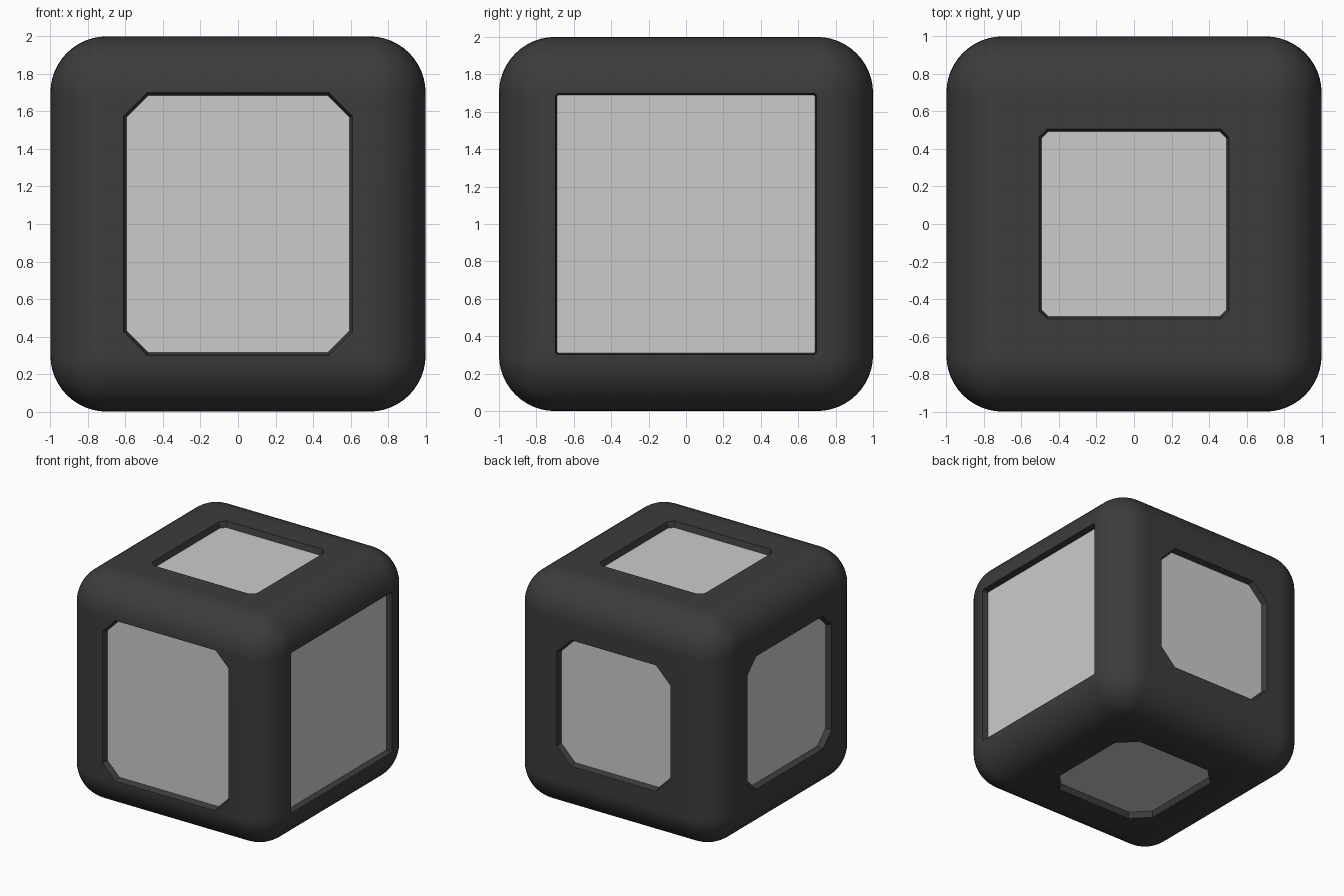
import bpy, bmesh
from math import radians, sqrt
from mathutils import Matrix, Vector

if "Cube" in bpy.data.objects:
    bpy.data.objects.remove(bpy.data.objects["Cube"])

DEPTH = 0.05

dark = bpy.data.materials.new("dark_shell")
dark.diffuse_color = (0.045, 0.045, 0.045, 1)
dark.use_nodes = True
dark.node_tree.nodes["Principled BSDF"].inputs["Base Color"].default_value = dark.diffuse_color


def make_object(name, bm):
    mesh = bpy.data.meshes.new(name)
    bmesh.ops.recalc_face_normals(bm, faces=bm.faces)
    bm.to_mesh(mesh)
    bm.free()
    obj = bpy.data.objects.new(name, mesh)
    bpy.context.collection.objects.link(obj)
    return obj


def ring(bm, mat, w, h, c, inset, z):
    """Rectangle with clipped corners, inset evenly, at local height z."""
    w, h, c = w - inset, h - inset, c - inset * (2 - sqrt(2))
    pts = [(w, c - h), (w, h - c), (w - c, h), (c - w, h),
           (-w, h - c), (-w, c - h), (c - w, -h), (w - c, -h)]
    return [bm.verts.new(mat @ Vector((x, y, z))) for x, y in pts]


# Rounded cube shell
bm = bmesh.new()
bmesh.ops.create_cube(bm, size=2, matrix=Matrix.Translation((0, 0, 1)))
bmesh.ops.bevel(bm, geom=bm.edges[:], offset=0.3, segments=12, profile=0.5,
                affect='EDGES')
shell = make_object("shell", bm)
shell.data.materials.append(dark)

# Panels: name, tilt about x, turn about z, half width, half height, corner clip, wall taper
panels = [
    ("front", 90, 0, 0.61, 0.70, 0.125, 0.016),
    ("right", 90, 90, 0.699, 0.699, 0.012, 0.010),
    ("back", 90, 180, 0.55, 0.55, 0.14, 0.014),
    ("left", 90, 270, 0.58, 0.58, 0.12, 0.014),
    ("top", 0, 0, 0.507, 0.507, 0.045, 0.013),
    ("bottom", 180, 0, 0.50, 0.50, 0.14, 0.013),
]

cut = bmesh.new()
plates = []
for name, tilt, turn, w, h, c, taper in panels:
    mat = (Matrix.Translation((0, 0, 1)) @ Matrix.Rotation(radians(turn), 4, 'Z')
           @ Matrix.Rotation(radians(tilt), 4, 'X'))
    # Tapered recess cutter
    floor = ring(cut, mat, w, h, c, taper * 1.06, 1 - DEPTH - 0.003)
    lid = ring(cut, mat, w, h, c, -taper * 0.4, 1 + DEPTH * 0.4)
    cut.faces.new(floor[::-1])
    cut.faces.new(lid)
    for i in range(8):
        j = (i + 1) % 8
        cut.faces.new((floor[i], floor[j], lid[j], lid[i]))
    # Flat panel on the recess floor
    bm = bmesh.new()
    face = bm.faces.new(ring(bm, mat, w, h, c, taper, 1 - DEPTH))
    mesh = bpy.data.meshes.new(name + "_panel")
    bm.to_mesh(mesh)
    bm.free()
    bpy.context.collection.objects.link(bpy.data.objects.new(name + "_panel", mesh))

# Cut all six recesses
cutter = make_object("recess_cutter", cut)
cutter.hide_render = True
mod = shell.modifiers.new("recesses", 'BOOLEAN')
mod.operation = 'DIFFERENCE'
mod.solver = 'EXACT'
mod.object = cutter
bpy.context.view_layer.objects.active = shell
shell.select_set(True)
bpy.ops.object.modifier_apply(modifier=mod.name)
bpy.data.objects.remove(cutter)

# Smooth rounded edges, crisp recess rims
bpy.ops.object.shade_smooth_by_angle(angle=radians(30))
weighted = shell.modifiers.new("flat_sides", 'WEIGHTED_NORMAL')
weighted.keep_sharp = True
